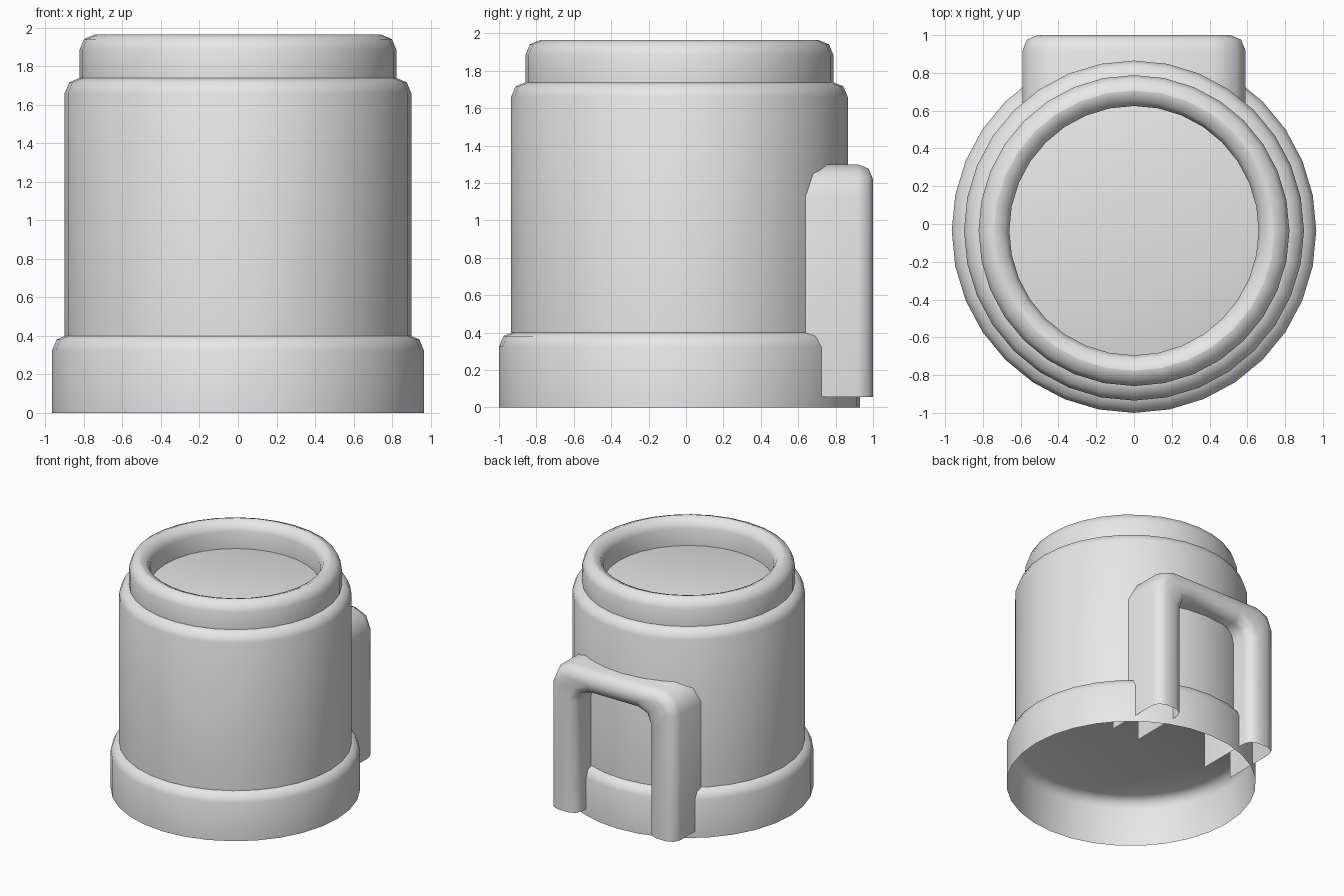
import bpy, bmesh, math

old = bpy.data.objects.get("Cube")
if old:
    bpy.data.objects.remove(old, do_unlink=True)

# Single material
grey = bpy.data.materials.new("light_grey")
grey.use_nodes = True
grey.diffuse_color = (0.8, 0.8, 0.8, 1)
grey.node_tree.nodes["Principled BSDF"].inputs["Base Color"].default_value = (0.8, 0.8, 0.8, 1)

CENTRE_Y = -0.035
SIDES = 32
ROUND = 0.08               # radius of every rounded edge
NEAR = ROUND * (1 - math.sqrt(0.5))   # inset of the middle point of a rounded edge


def finish(name, bm):
    bmesh.ops.recalc_face_normals(bm, faces=bm.faces[:])
    mesh = bpy.data.meshes.new(name)
    bm.to_mesh(mesh)
    bm.free()
    mesh.materials.append(grey)
    obj = bpy.data.objects.new(name, mesh)
    bpy.context.collection.objects.link(obj)
    bpy.ops.object.select_all(action="DESELECT")
    obj.select_set(True)
    bpy.context.view_layer.objects.active = obj
    bpy.ops.object.shade_smooth_by_angle(angle=math.radians(60))
    return obj


def bridge(bm, rows, closed):
    for a, b in zip(rows, rows[1:]):
        n = len(a)
        for i in range(n if closed else n - 1):
            j = (i + 1) % n
            bm.faces.new((a[i], a[j], b[j], b[i]))


def lathe(name, profile, cap):
    """Turn a profile of (radius, height); cap closes its last ring."""
    bm = bmesh.new()
    angles = [math.tau * i / SIDES for i in range(SIDES)]
    rows = [[bm.verts.new((r * math.cos(a), CENTRE_Y + r * math.sin(a), z)) for a in angles]
            for r, z in profile]
    bridge(bm, rows, True)
    if cap:
        bm.faces.new(rows[-1])
    return finish(name, bm)


def rounded_top(r, z):
    return [(r, z - ROUND), (r - NEAR, z - NEAR), (r - ROUND, z)]


# Base collar and main body, both open underneath
lathe("base_collar", [(0.965, 0)] + rounded_top(0.965, 0.405), True)
lathe("body", [(0.9, 0.4)] + rounded_top(0.9, 1.74), True)

# Raised rim with a rounded outer and inner lip
RIM_OUT, RIM_IN, RIM_TOP = 0.823, 0.66, 1.965
inner_lip = [(RIM_IN + ROUND, RIM_TOP), (RIM_IN + NEAR, RIM_TOP - NEAR),
             (RIM_IN, RIM_TOP - ROUND), (RIM_IN, 1.735)]
lathe("rim", [(RIM_OUT, 1.735)] + rounded_top(RIM_OUT, RIM_TOP) + inner_lip, False)


def arch(x, top, r):
    """Upside-down U outline with softened corners."""
    k = r * (1 - math.sqrt(0.5))
    half = [(x, 0.055), (x, top - r), (x - k, top - k), (x - r, top)]
    return half + [(-px, pz) for px, pz in reversed(half)]


# Back handle: arched shell, rounded at the back, running into the body
bm = bmesh.new()
steps = [(0, 0.45), (0, 1 - ROUND), (NEAR, 1 - NEAR), (ROUND, 1)]
outer = [(arch(0.59 - d, 1.3 - d, 0.17 - d), y) for d, y in steps]
inner = [(arch(0.335 + d, 1.1 + d, 0.1 + d), y) for d, y in reversed(steps)]
rows = [[bm.verts.new((x, y, z)) for x, z in outline] for outline, y in outer + inner]
bridge(bm, rows, False)
finish("handle", bm)
